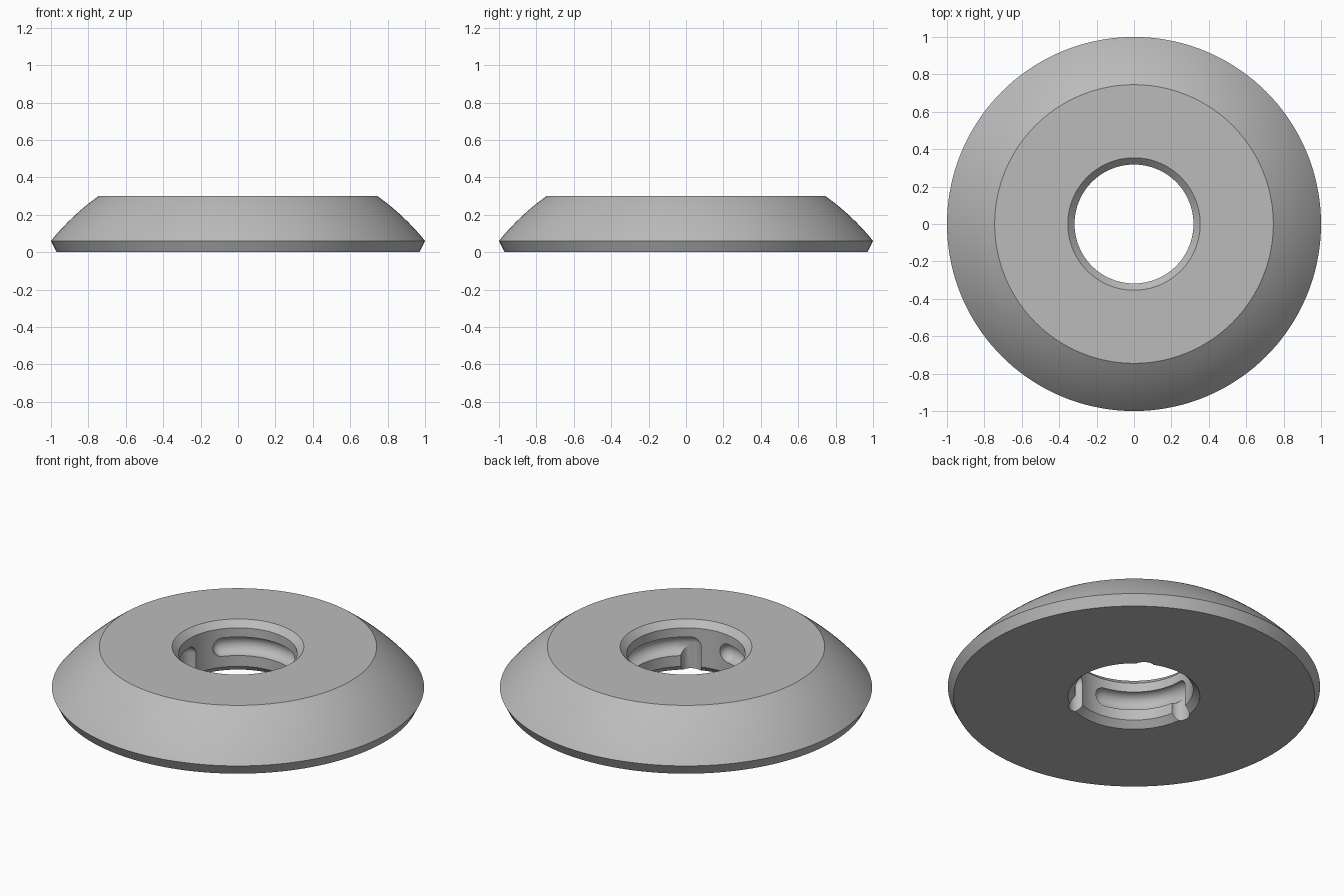
import bpy, bmesh
from math import sin, cos, pi, sqrt, radians

cube = bpy.data.objects.get("Cube")
if cube:
    bpy.data.objects.remove(cube, do_unlink=True)

BORE = 0.318      # bore radius
PIN = 0.055       # half width of the locking slots
SLOT_Z = 0.155    # height of the slot centre line
HEIGHT = 0.3

grey = bpy.data.materials.new("plain_grey")
grey.use_nodes = True
color = (0.5, 0.5, 0.5, 1)
grey.diffuse_color = color
grey.node_tree.nodes["Principled BSDF"].inputs["Base Color"].default_value = color


def make_object(name, bm):
    bmesh.ops.remove_doubles(bm, verts=bm.verts, dist=1e-5)
    bmesh.ops.recalc_face_normals(bm, faces=bm.faces)
    mesh = bpy.data.meshes.new(name)
    bm.to_mesh(mesh)
    bm.free()
    obj = bpy.data.objects.new(name, mesh)
    bpy.context.collection.objects.link(obj)
    mesh.materials.append(grey)
    return obj


def ring_body():
    # Chamfered bore, undercut rim and a spherical shoulder, turned about z
    dome_z, dome_r = -0.747, 1.285
    shoulder = []
    for i in range(13):
        z = 0.06 + (HEIGHT - 0.06) * i / 12
        shoulder.append((sqrt(dome_r ** 2 - (z - dome_z) ** 2), z))
    profile = [(BORE, 0.036), (0.354, 0), (0.97, 0)] + shoulder
    profile += [(0.354, HEIGHT), (BORE, HEIGHT - 0.036)]
    bm = bmesh.new()
    verts = [bm.verts.new((r, 0, z)) for r, z in profile]
    edges = [bm.edges.new((v, verts[i - 1])) for i, v in enumerate(verts)]
    bmesh.ops.spin(bm, geom=verts + edges, cent=(0, 0, 0), axis=(0, 0, 1),
                   angle=2 * pi, steps=144)
    return make_object("ring_body", bm)


def slot_cutter(start):
    # Round L-shaped path: up from below, round a corner, then along the bore
    sides, bend = 24, 6
    end = BORE * pi / 2 - PIN
    angles = [2 * pi * k / sides for k in range(sides)]
    rings = [[(-PIN * cos(t), PIN * sin(t), -0.05) for t in angles]]
    for j in range(bend + 1):
        a = pi / 2 * j / bend
        ring = []
        for t in angles:
            c = PIN * cos(t)
            if c > 0:
                ring.append((-c * cos(a), PIN * sin(t), SLOT_Z + c * sin(a)))
            else:
                ring.append((-c, PIN * sin(t), SLOT_Z + c))
        rings.append(ring)
    steps = 24
    for j in range(1, steps):
        s = PIN + (end - PIN) * j / steps
        rings.append([(s, PIN * sin(t), SLOT_Z + PIN * cos(t)) for t in angles])
    for j in range(bend + 1):
        a = pi / 2 * j / bend
        r = PIN * cos(a)
        rings.append([(end + PIN * sin(a), r * sin(t), SLOT_Z + r * cos(t))
                      for t in angles])

    # Wrap the flat path around the bore
    bm = bmesh.new()
    rows = []
    for ring in rings:
        row = []
        for s, d, z in ring:
            a = start + s / BORE
            row.append(bm.verts.new(((BORE + d) * cos(a), (BORE + d) * sin(a), z)))
        rows.append(row)
    for low, high in zip(rows, rows[1:]):
        for k in range(sides):
            bm.faces.new((low[k - 1], low[k], high[k], high[k - 1]))
    bm.faces.new(rows[0])
    bmesh.ops.dissolve_degenerate(bm, dist=1e-5, edges=bm.edges)
    return make_object("slot_cutter", bm)


# Cut three locking slots into the bore
body = ring_body()
bpy.context.view_layer.objects.active = body
for i in range(3):
    cutter = slot_cutter(radians(60 + 120 * i))
    cutter.hide_render = True
    mod = body.modifiers.new("slot", "BOOLEAN")
    mod.operation = "DIFFERENCE"
    mod.solver = "EXACT"
    mod.object = cutter
    bpy.ops.object.modifier_apply(modifier=mod.name)
    bpy.data.objects.remove(cutter, do_unlink=True)

bpy.ops.object.select_all(action="DESELECT")
body.select_set(True)
bpy.ops.object.shade_smooth_by_angle(angle=radians(25))
